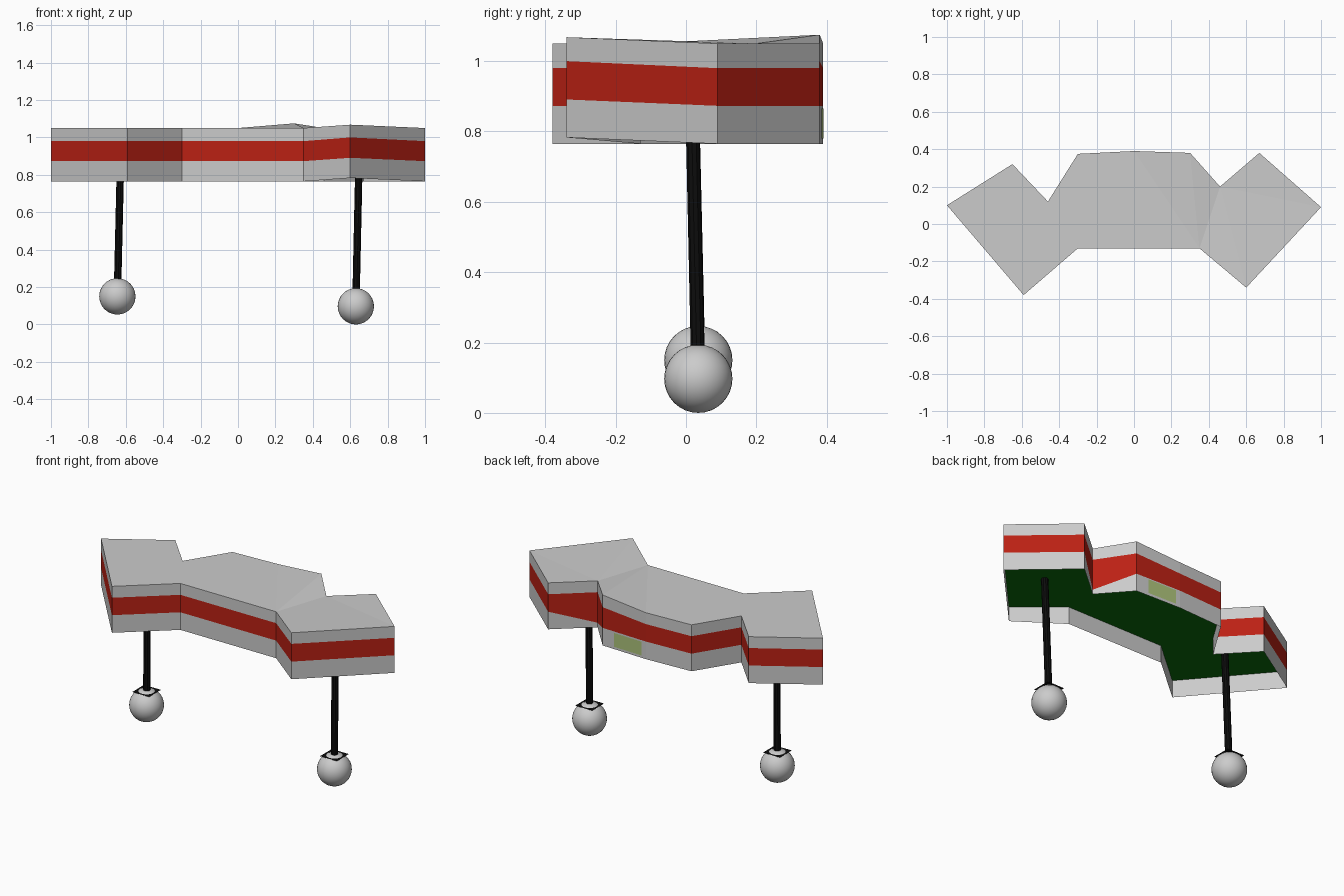
import bpy, bmesh
from mathutils import Vector

if "Cube" in bpy.data.objects:
    bpy.data.objects.remove(bpy.data.objects["Cube"])


def material(name, rgb):
    m = bpy.data.materials.new(name)
    m.diffuse_color = (*rgb, 1)
    m.use_nodes = True
    m.node_tree.nodes["Principled BSDF"].inputs["Base Color"].default_value = m.diffuse_color
    return m


RED = material("red", (0.5, 0.015, 0.007))
GREEN = material("green", (0.003, 0.15, 0.003))
LIME = material("pale_green", (0.42, 0.55, 0.2))
BLACK = material("black", (0.004, 0.004, 0.004))

# Canopy plan outline, counter-clockwise from above
OUTLINE = [(-1, 0.10), (-0.59, -0.38), (-0.30, -0.13), (0.35, -0.13), (0.60, -0.34),
           (1, 0.09), (0.67, 0.38), (0.46, 0.20), (0.30, 0.38), (0, 0.39),
           (-0.30, 0.375), (-0.46, 0.12), (-0.65, 0.32)]
LEVELS = [0.765, 0.873, 0.98, 1.05]
# Slightly uneven corners: outline index -> height offset per level
OFFSETS = {4: (0.018, 0.018, 0.02, 0.018), 8: (0, 0, 0.02, 0.025), 7: (0, -0.08, 0, 0)}


def ring(level):
    return [Vector((x, y, LEVELS[level] + OFFSETS.get(i, (0,) * 4)[level]))
            for i, (x, y) in enumerate(OUTLINE)]


def finish(name, bm, mat=None):
    mesh = bpy.data.meshes.new(name)
    bm.to_mesh(mesh)
    bm.free()
    ob = bpy.data.objects.new(name, mesh)
    bpy.context.collection.objects.link(ob)
    if mat:
        mesh.materials.append(mat)
    return ob


def band(name, level, mat=None):
    bm = bmesh.new()
    lo = [bm.verts.new(p) for p in ring(level)]
    hi = [bm.verts.new(p) for p in ring(level + 1)]
    n = len(lo)
    for i in range(n):
        j = (i + 1) % n
        bm.faces.new((lo[i], lo[j], hi[j], hi[i]))
    return finish(name, bm, mat)


def sheet(name, points, mat=None, down=False):
    bm = bmesh.new()
    f = bm.faces.new([bm.verts.new(p) for p in points])
    if down:
        f.normal_flip()
    bmesh.ops.triangulate(bm, faces=bm.faces[:])
    return finish(name, bm, mat)


# Canopy: three fascia bands, roof and recessed green ceiling
band("lower_fascia", 0)
band("red_stripe", 1, RED)
band("upper_fascia", 2)
sheet("roof", ring(3))
sheet("ceiling", [Vector((x, y, 0.87)) for x, y in OUTLINE], GREEN, down=True)

# Pale plate on the back fascia
sheet("back_plate", [(0.22, 0.385, 0.78), (0.03, 0.391, 0.78),
                     (0.03, 0.391, 0.865), (0.22, 0.385, 0.865)], LIME)


def support(side, foot, top):
    foot, top = Vector(foot), Vector(top)
    # Slightly leaning post
    axis = top - foot
    bpy.ops.mesh.primitive_cylinder_add(vertices=10, radius=0.02, depth=axis.length,
                                        location=(foot + top) / 2)
    post = bpy.context.object
    post.name = side + "_post"
    post.rotation_euler = axis.to_track_quat('Z', 'Y').to_euler()
    post.data.materials.append(BLACK)
    # Ball foot
    bpy.ops.mesh.primitive_uv_sphere_add(segments=32, ring_count=16, radius=0.097, location=foot)
    bpy.context.object.name = side + "_ball"
    bpy.ops.object.shade_smooth()
    # Thin square collar resting on the ball
    bpy.ops.mesh.primitive_plane_add(size=0.115, location=foot + Vector((0, 0, 0.085)))
    bpy.context.object.name = side + "_collar"
    bpy.context.object.data.materials.append(BLACK)


support("left", (-0.645, 0.035, 0.15), (-0.628, 0.018, 0.87))
support("right", (0.63, 0.035, 0.097), (0.647, 0.018, 0.87))
